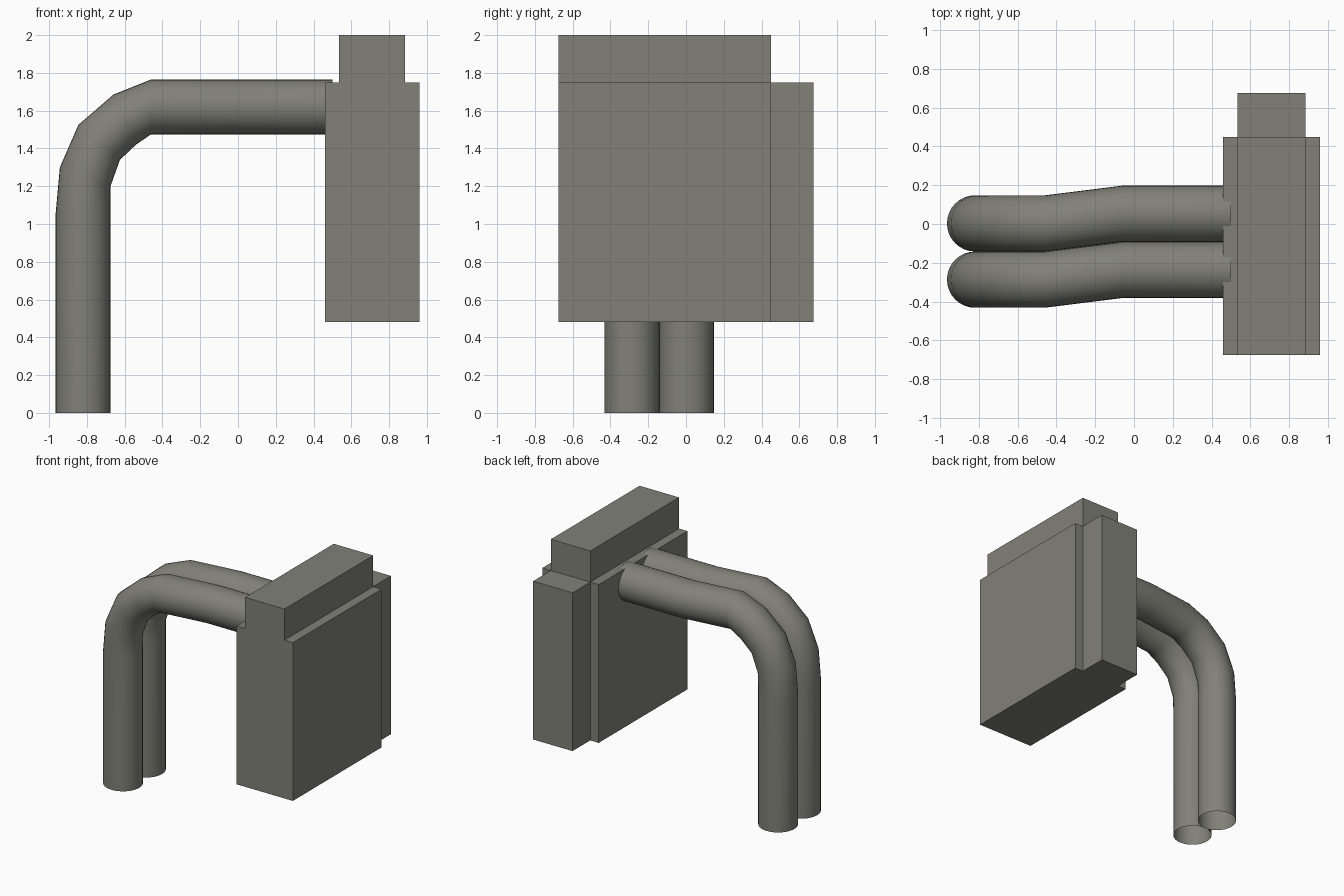
import bpy, bmesh, math
from mathutils import Vector

if "Cube" in bpy.data.objects:
    bpy.data.objects.remove(bpy.data.objects["Cube"])

grey = bpy.data.materials.new("warm_grey")
grey.diffuse_color = (0.22, 0.22, 0.19, 1)
grey.use_nodes = True
grey.node_tree.nodes["Principled BSDF"].inputs["Base Color"].default_value = grey.diffuse_color


def add_object(name, bm):
    bmesh.ops.recalc_face_normals(bm, faces=bm.faces)
    mesh = bpy.data.meshes.new(name)
    bm.to_mesh(mesh)
    bm.free()
    mesh.materials.append(grey)
    obj = bpy.data.objects.new(name, mesh)
    bpy.context.collection.objects.link(obj)
    return obj


def box(name, lo, hi):
    lo, hi = Vector(lo), Vector(hi)
    bm = bmesh.new()
    bmesh.ops.create_cube(bm, size=1)
    for v in bm.verts:
        v.co = (lo + hi) / 2 + v.co * (hi - lo)
    return add_object(name, bm)


# Main block with a narrower block on top and one on the back side
box("main_block", (0.46, -0.675, 0.48), (0.96, 0.45, 1.75))
box("top_block", (0.535, -0.675, 1.75), (0.885, 0.45, 2.0))
box("side_block", (0.535, 0.45, 0.48), (0.885, 0.675, 1.75))

# Bent pipe sections: outer x, outer z, inner x, inner z, sideways shift
SECTIONS = [
    (-0.965, 0.0, -0.675, 0.0, 0),
    (-0.965, 1.06, -0.675, 1.06, 0),
    (-0.943, 1.30, -0.675, 1.20, 0),
    (-0.845, 1.525, -0.625, 1.34, 0),
    (-0.66, 1.685, -0.54, 1.42, 0),
    (-0.46, 1.765, -0.46, 1.475, 0),
    (-0.06, 1.765, -0.06, 1.475, 0.05),
    (0.50, 1.765, 0.50, 1.475, 0.05),
]
SIDES, RADIUS = 32, 0.145


def pipe(name, y):
    bm = bmesh.new()
    rings = []
    for ox, oz, ix, iz, dy in SECTIONS:
        centre = Vector(((ox + ix) / 2, y + dy, (oz + iz) / 2))
        axis = Vector(((ox - ix) / 2, 0, (oz - iz) / 2))
        angles = [2 * math.pi * i / SIDES for i in range(SIDES)]
        rings.append([bm.verts.new(centre + axis * math.cos(a)
                                   + Vector((0, RADIUS * math.sin(a), 0))) for a in angles])
    for a, b in zip(rings, rings[1:]):
        for i in range(SIDES):
            j = (i + 1) % SIDES
            bm.faces.new((a[i], a[j], b[j], b[i]))
    obj = add_object(name, bm)
    # open-ended tube: make sure the walls face outwards
    poly = obj.data.polygons[0]
    out = poly.center - Vector((-0.82, y, poly.center.z))
    if poly.normal.dot(out) < 0:
        obj.data.flip_normals()
    bpy.ops.object.select_all(action='DESELECT')
    obj.select_set(True)
    bpy.context.view_layer.objects.active = obj
    bpy.ops.object.shade_smooth_by_angle(angle=math.radians(40))


# Two pipes side by side
pipe("back_pipe", 0.003)
pipe("front_pipe", -0.287)
